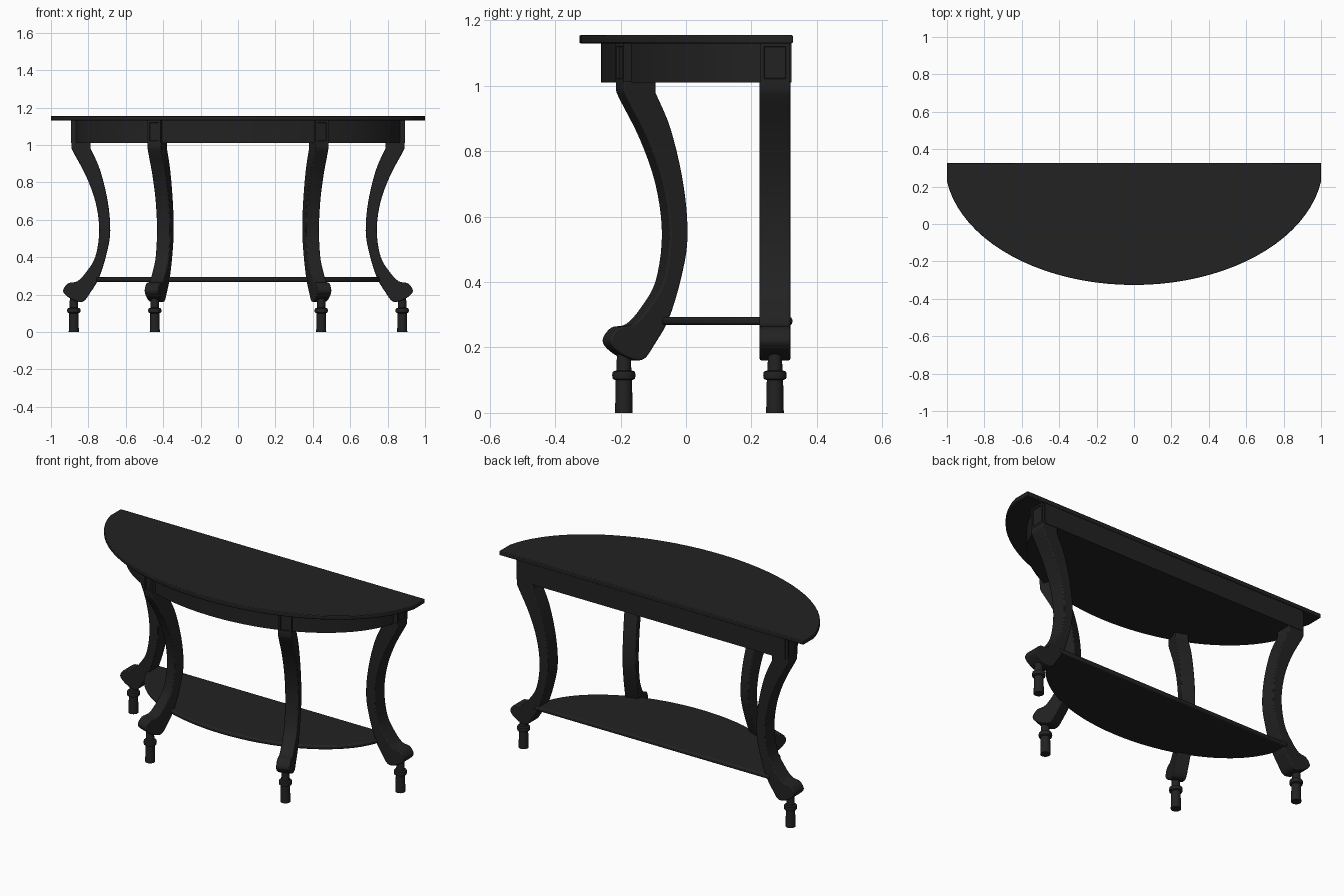
import bpy, bmesh, math
from mathutils import Vector, Matrix

if "Cube" in bpy.data.objects:
    bpy.data.objects.remove(bpy.data.objects["Cube"])

black = bpy.data.materials.new("black wood")
black.diffuse_color = (0.016, 0.016, 0.016, 1)
black.use_nodes = True
black.node_tree.nodes["Principled BSDF"].inputs["Base Color"].default_value = black.diffuse_color


def finish(bm, name, matrix=None, bevel=0.0):
    bmesh.ops.recalc_face_normals(bm, faces=bm.faces)
    me = bpy.data.meshes.new(name)
    bm.to_mesh(me)
    bm.free()
    me.materials.append(black)
    ob = bpy.data.objects.new(name, me)
    bpy.context.collection.objects.link(ob)
    if matrix:
        ob.matrix_world = matrix
    if bevel:
        m = ob.modifiers.new("soft edges", "BEVEL")
        m.width, m.segments, m.limit_method = bevel, 2, "ANGLE"
        m.angle_limit = math.radians(40)
    bpy.ops.object.select_all(action="DESELECT")
    ob.select_set(True)
    bpy.context.view_layer.objects.active = ob
    bpy.ops.object.shade_smooth_by_angle(angle=math.radians(35))
    return ob


def extrude(points, offset):
    bm = bmesh.new()
    face = bm.faces.new([bm.verts.new(p) for p in points])
    new = bmesh.ops.extrude_face_region(bm, geom=[face])["geom"]
    bmesh.ops.translate(bm, vec=offset, verts=[v for v in new if isinstance(v, bmesh.types.BMVert)])
    return bm


def half_oval(name, a, b, back, z0, z1, clip=None, bevel=0.0, n=40):
    # half ellipse centred on the back line, optionally cut off at the sides
    t0 = math.acos(clip / a) if clip else 0.0
    pts = []
    for i in range(n + 1):
        t = t0 + (math.pi - 2 * t0) * i / n
        pts.append((a * math.cos(t), back - b * math.sin(t), z0))
    if clip:
        pts += [(-clip, back, z0), (clip, back, z0)]
    return finish(extrude(pts, (0, 0, z1 - z0)), name, bevel=bevel)


def smooth_path(p, steps=5):
    # Catmull-Rom curve through the points
    q = [Vector(v) for v in [p[0]] + p + [p[-1]]]
    out = []
    for i in range(1, len(q) - 2):
        a, b, c, d = q[i - 1:i + 3]
        for s in range(steps):
            t = s / steps
            out.append(0.5 * (2 * b + (c - a) * t + (2 * a - 5 * b + 4 * c - d) * t * t
                              + (3 * b - a - 3 * c + d) * t ** 3))
    return out + [q[-1]]


# top, apron and lower shelf
half_oval("table_top", 1.012, 0.653, 0.327, 1.13, 1.155, clip=1.0, bevel=0.004)
half_oval("apron", 0.877, 0.582, 0.322, 1.01, 1.132)
half_oval("lower_shelf", 0.775, 0.485, 0.325, 0.268, 0.293, bevel=0.008)

# leg outline: outward distance from the peg, height
LEG = [(.013, .985), (.002, .96), (-.065, .835), (-.116, .695), (-.136, .545), (-.116, .405),
       (-.07, .325), (-.02, .272), (.03, .26), (.057, .222), (.035, .19), (-.012, .165),
       (-.053, .165), (-.088, .21), (-.135, .29), (-.176, .42), (-.195, .54), (-.182, .695),
       (-.141, .865), (-.09, .98)]
# turned peg outline: radius, height
PEG = [(.027, 0), (.025, .1), (.034, .104), (.036, .115), (.034, .126), (.023, .13), (.021, .185)]


def leg(name, x, y, degrees, w):
    m = Matrix.Translation((x, y, 0)) @ Matrix.Rotation(math.radians(degrees), 4, "Z")
    # curved leg
    prof = [Vector((.013, 1.015))] + smooth_path(LEG) + [Vector((-.09, 1.015))]
    finish(extrude([(p.x, -w / 2, p.y) for p in prof], (0, w, 0)), name, m, bevel=0.005)
    # corner block with a sunken panel
    bm = bmesh.new()
    bmesh.ops.create_cube(bm, size=1, matrix=Matrix.Translation((-.036, 0, 1.071))
                          @ Matrix.Diagonal((.1, w * 0.96, .122, 1)))
    bm.faces.ensure_lookup_table()
    face = max(bm.faces, key=lambda f: f.calc_center_median().x)
    bmesh.ops.inset_region(bm, faces=[face], thickness=.016)
    bmesh.ops.inset_region(bm, faces=[face], thickness=.003, depth=-.006)
    finish(bm, name + "_block", m)
    # turned peg foot
    bm = bmesh.new()
    vs = [bm.verts.new((r, 0, z)) for r, z in [(0, 0)] + PEG + [(0, .185)]]
    es = [bm.edges.new(e) for e in zip(vs, vs[1:])]
    bmesh.ops.spin(bm, geom=vs + es, cent=(0, 0, 0), axis=(0, 0, 1), angle=2 * math.pi, steps=24)
    bmesh.ops.remove_doubles(bm, verts=bm.verts, dist=1e-5)
    finish(bm, name + "_peg", m)


for side, s in (("right", 1), ("left", -1)):
    leg(side + "_back_leg", s * .878, .272, 90 - 90 * s, .094)
    leg(side + "_front_leg", s * .445, -.19, -90 + 20 * s, .077)
